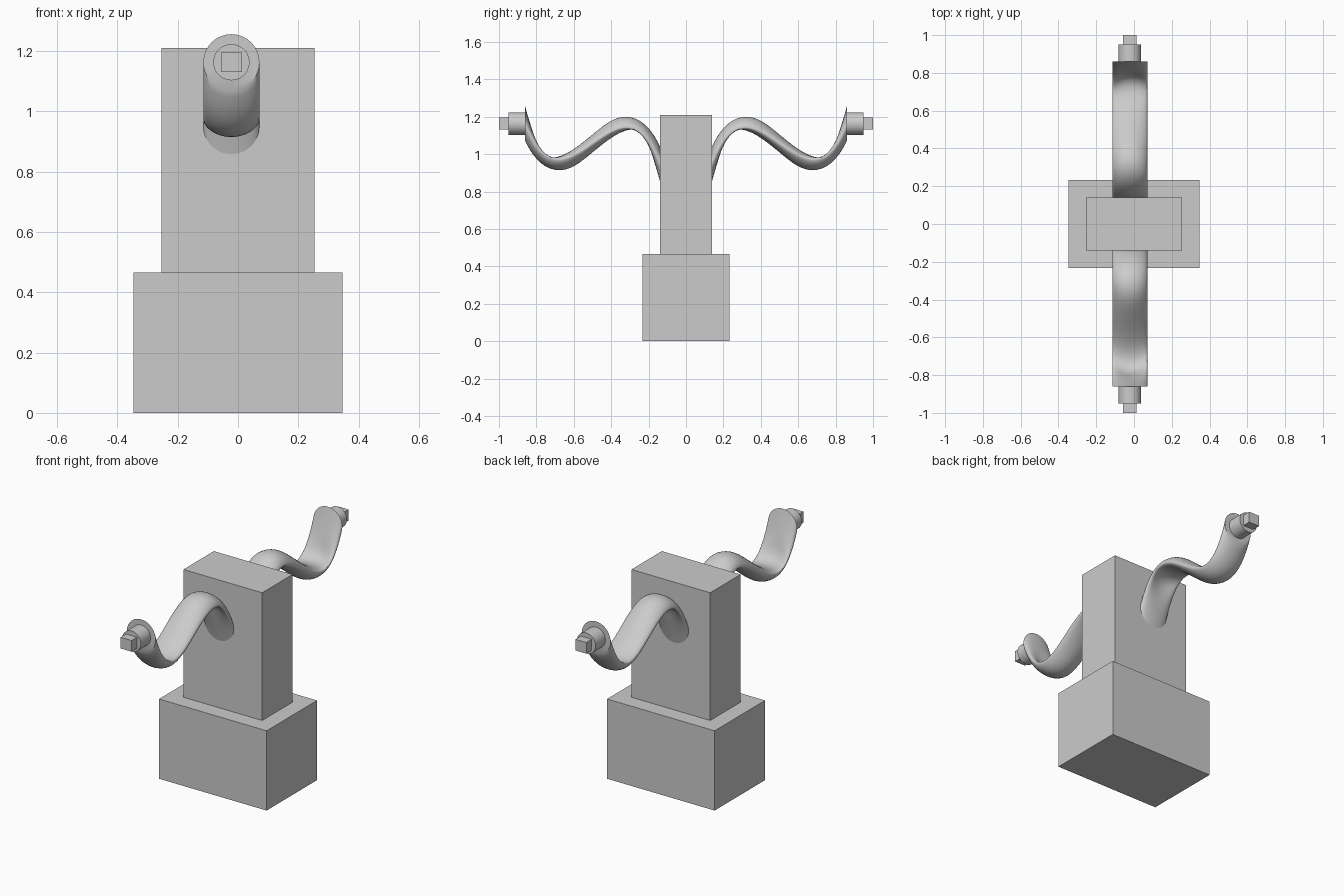
import bpy, bmesh
from math import sin, cos, pi, atan2, radians
from mathutils import Vector, Matrix

if "Cube" in bpy.data.objects:
    bpy.data.objects.remove(bpy.data.objects["Cube"], do_unlink=True)

grey = bpy.data.materials.new("plain grey")
grey.use_nodes = True
COLOUR = (0.6, 0.6, 0.6, 1)
grey.diffuse_color = COLOUR
grey.node_tree.nodes["Principled BSDF"].inputs["Base Color"].default_value = COLOUR


def finish(name, bm, smooth=False):
    bmesh.ops.recalc_face_normals(bm, faces=bm.faces)
    mesh = bpy.data.meshes.new(name)
    bm.to_mesh(mesh)
    bm.free()
    mesh.materials.append(grey)
    obj = bpy.data.objects.new(name, mesh)
    bpy.context.collection.objects.link(obj)
    if smooth:
        bpy.ops.object.select_all(action='DESELECT')
        obj.select_set(True)
        bpy.context.view_layer.objects.active = obj
        bpy.ops.object.shade_smooth_by_angle(angle=radians(40))
    return obj


def mirror_y(obj):
    mod = obj.modifiers.new("other side", 'MIRROR')
    mod.use_axis = (False, True, False)
    mod.use_mirror_merge = False


def box(name, size, centre):
    bm = bmesh.new()
    bmesh.ops.create_cube(bm, size=1, matrix=Matrix.Translation(centre) @ Matrix.Diagonal((*size, 1)))
    return finish(name, bm)


# Base and upright body
box("base", (0.694, 0.464, 0.465), (0, 0, 0.2325))
box("body", (0.508, 0.28, 0.745), (0, 0, 0.8375))

# Arm: a disc swept at a constant slant along an S-shaped path
ARM_X, RADIUS, STEPS, SIDES = -0.022, 0.093, 64, 40
TIP_Z = 1.163


def path(t):
    return -0.5 + 0.38 * t - 0.02 * t**3, 1.057 + 0.265 * t - 0.371 * t**3


def heading(t):
    return atan2(0.265 - 1.113 * t * t, 0.38 - 0.06 * t * t)


slant = -pi / 2 - heading(-1)
bm = bmesh.new()
rings = []
for i in range(STEPS + 1):
    t = 2 * i / STEPS - 1
    y, z = path(t)
    lean = heading(t) + slant
    ring = []
    for k in range(SIDES):
        a = 2 * pi * k / SIDES
        d = RADIUS * cos(a)
        ring.append(bm.verts.new((ARM_X + RADIUS * sin(a), y + d * cos(lean), z + d * sin(lean))))
    rings.append(ring)
for r, s in zip(rings, rings[1:]):
    for k in range(SIDES):
        n = (k + 1) % SIDES
        bm.faces.new((r[k], r[n], s[n], s[k]))
bm.faces.new(rings[0])
bm.faces.new(rings[-1])
mirror_y(finish("arm", bm, smooth=True))

# Round collar on the arm tip
bm = bmesh.new()
bmesh.ops.create_cone(bm, cap_ends=True, segments=40, radius1=0.06, radius2=0.06, depth=0.09,
                      matrix=Matrix.Translation((ARM_X, -0.905, TIP_Z)) @ Matrix.Rotation(pi / 2, 4, 'X'))
mirror_y(finish("collar", bm, smooth=True))

# Square peg on the collar
mirror_y(box("peg", (0.07, 0.05, 0.065), (ARM_X, -0.975, TIP_Z)))
